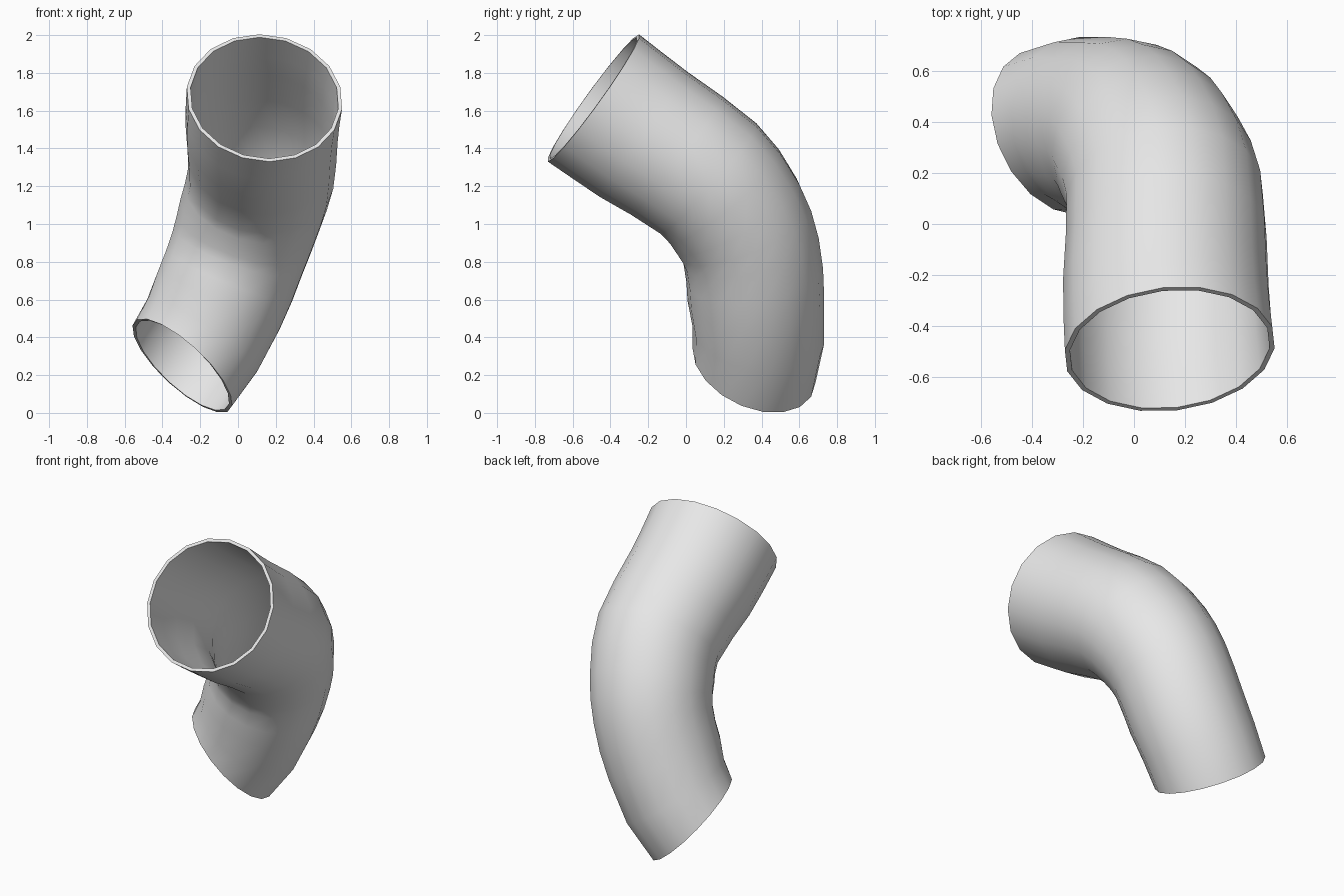
import bpy, bmesh, math
from mathutils import Vector

cube = bpy.data.objects.get("Cube")
if cube:
    bpy.data.objects.remove(cube, do_unlink=True)

SIDES = 18      # sides of the tube
STEPS = 2       # rings per path segment
WALL = 0.02     # wall thickness

# Centre line: x, y, z, radius
path = [
    (0.14, -0.49, 1.667, 0.415),
    (0.125, -0.225, 1.475, 0.405),
    (0.12, 0.12, 1.24, 0.388),
    (0.06, 0.27, 1.04, 0.378),
    (0.00, 0.345, 0.855, 0.366),
    (-0.10, 0.37, 0.60, 0.362),
    (-0.295, 0.36, 0.25, 0.345),
]
pts = [Vector(p[:3]) for p in path]
radii = [p[3] for p in path]

# Path directions; the two ends set the tilt of the openings
tans = [(pts[min(i + 1, len(pts) - 1)] - pts[max(i - 1, 0)]).normalized()
        for i in range(len(pts))]
tans[0] = Vector((-0.09, 0.81, -0.585)).normalized()
tans[-1] = Vector((-0.64, -0.33, -0.69)).normalized()


def hermite(i, t):
    """Point, direction and radius within path segment i."""
    a, b = pts[i], pts[i + 1]
    length = (b - a).length
    m, n = tans[i] * length, tans[i + 1] * length
    p = (a * (2*t**3 - 3*t**2 + 1) + m * (t**3 - 2*t**2 + t)
         + b * (3*t**2 - 2*t**3) + n * (t**3 - t**2))
    return p, tans[i].lerp(tans[i + 1], t).normalized(), radii[i] + (radii[i + 1] - radii[i]) * t


stations = [hermite(i, s / STEPS) for i in range(len(pts) - 1) for s in range(STEPS)]
stations.append((pts[-1], tans[-1], radii[-1]))

# Sweep rings along the path without twist
bm = bmesh.new()
rings = []
up = Vector((0, 0, 1))
for p, t, r in stations:
    up = (up - t * up.dot(t)).normalized()
    side = t.cross(up)
    rings.append([bm.verts.new(p + r * (up * math.cos(a) + side * math.sin(a)))
                  for a in (math.tau * k / SIDES for k in range(SIDES))])
for lower, upper in zip(rings, rings[1:]):
    for k in range(SIDES):
        j = (k + 1) % SIDES
        bm.faces.new((lower[k], lower[j], upper[j], upper[k]))
mesh = bpy.data.meshes.new("bent_tube")
bm.to_mesh(mesh)
bm.free()

tube = bpy.data.objects.new("bent_tube", mesh)
bpy.context.collection.objects.link(tube)

# Plain grey material
grey = bpy.data.materials.new("light_grey")
grey.use_nodes = True
colour = (0.8, 0.8, 0.8, 1.0)
grey.diffuse_color = colour
grey.node_tree.nodes["Principled BSDF"].inputs["Base Color"].default_value = colour
mesh.materials.append(grey)

# Thin wall, grown inwards, with crisp rims
wall = tube.modifiers.new("wall", 'SOLIDIFY')
wall.thickness = WALL
wall.offset = -1
bpy.ops.object.select_all(action='DESELECT')
tube.select_set(True)
bpy.context.view_layer.objects.active = tube
bpy.ops.object.modifier_apply(modifier="wall")
bpy.ops.object.shade_smooth_by_angle(angle=math.radians(60))
